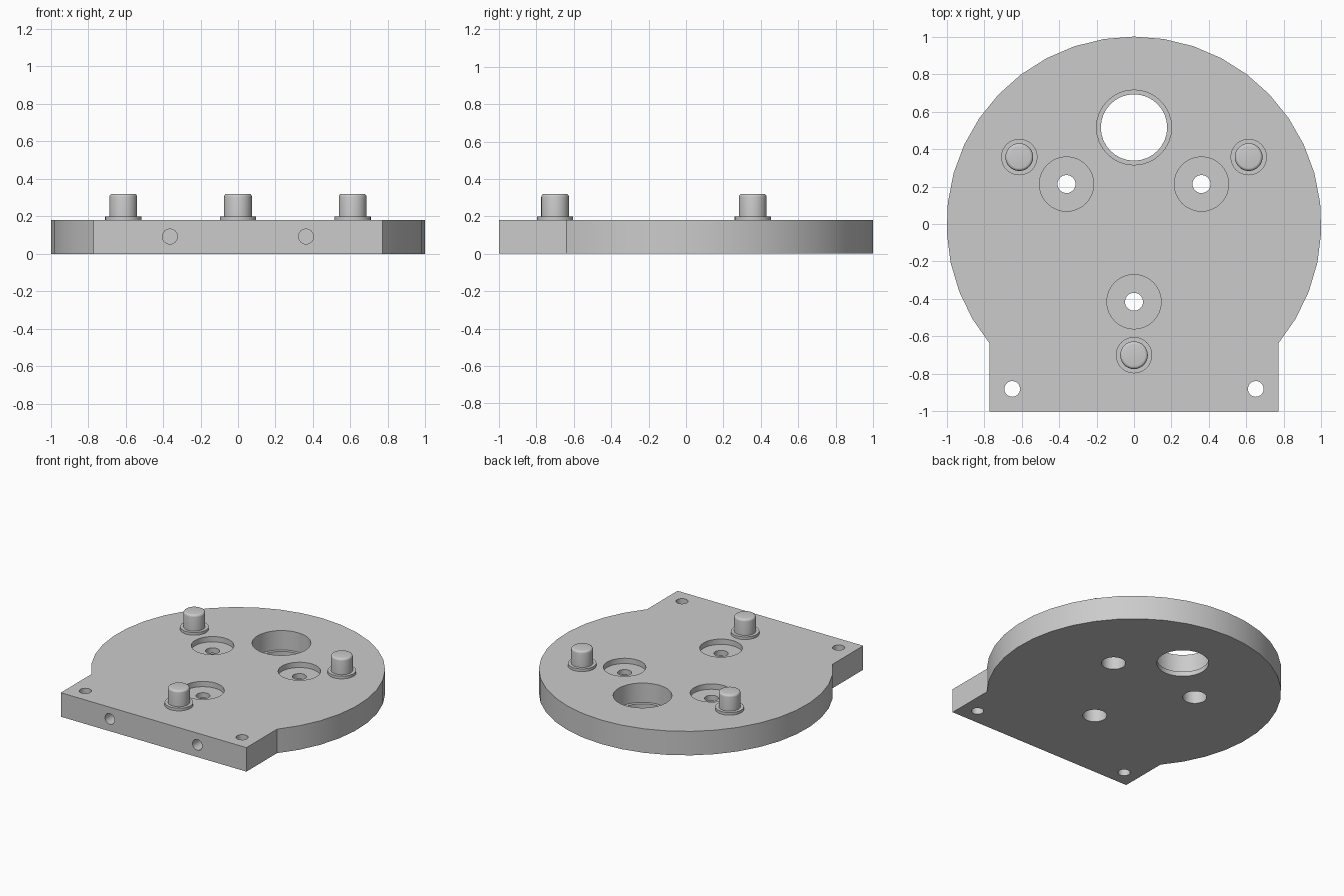
import bpy, bmesh
from math import pi, sin, cos, radians, asin
from mathutils import Matrix

if "Cube" in bpy.data.objects:
    bpy.data.objects.remove(bpy.data.objects["Cube"], do_unlink=True)

grey = bpy.data.materials.new("machined grey")
colour = (0.6, 0.6, 0.6, 1)
grey.use_nodes = True
grey.diffuse_color = colour
grey.node_tree.nodes["Principled BSDF"].inputs["Base Color"].default_value = colour


def make_object(name, bm):
    bmesh.ops.recalc_face_normals(bm, faces=bm.faces)
    mesh = bpy.data.meshes.new(name)
    bm.to_mesh(mesh)
    bm.free()
    mesh.materials.append(grey)
    ob = bpy.data.objects.new(name, mesh)
    bpy.context.collection.objects.link(ob)
    return ob


def turn(name, profile, location, steps=32, tilt=0):
    """Solid of revolution from (radius, height) points, capped at both ends."""
    bm = bmesh.new()
    rings = [[bm.verts.new((r * cos(2 * pi * i / steps), r * sin(2 * pi * i / steps), z))
              for i in range(steps)] for r, z in profile]
    for a, b in zip(rings, rings[1:]):
        for i in range(steps):
            j = (i + 1) % steps
            bm.faces.new((a[i], a[j], b[j], b[i]))
    bm.faces.new(rings[0])
    bm.faces.new(rings[-1])
    bm.transform(Matrix.Translation(location) @ Matrix.Rotation(tilt, 4, 'X'))
    return make_object(name, bm)


def smooth(ob):
    bpy.ops.object.select_all(action='DESELECT')
    ob.select_set(True)
    bpy.context.view_layer.objects.active = ob
    bpy.ops.object.shade_smooth_by_angle(angle=radians(30))


# Base plate: round disc with a straight mounting foot
THICK, FOOT, SEGMENTS = 0.18, 0.77, 28
start = -asin((1 - FOOT ** 2) ** 0.5)
sweep = pi - 2 * start
outline = [(cos(start + sweep * i / SEGMENTS), sin(start + sweep * i / SEGMENTS))
           for i in range(SEGMENTS + 1)]
outline += [(-FOOT, -1), (FOOT, -1)]
bm = bmesh.new()
face = bm.faces.new([bm.verts.new((x, y, 0)) for x, y in outline])
top = bmesh.ops.extrude_face_region(bm, geom=[face])
bmesh.ops.translate(bm, vec=(0, 0, THICK),
                    verts=[v for v in top["geom"] if isinstance(v, bmesh.types.BMVert)])
plate = make_object("base_plate", bm)

# Cutters: large stepped bore, three double counterbores, foot holes, front holes
LOW, HIGH = -0.05, 0.25
bore = [(0.177, LOW), (0.177, 0.035), (0.2, 0.035), (0.2, HIGH)]
counterbore = [(0.082, LOW), (0.082, 0.1), (0.048, 0.1), (0.048, 0.14),
               (0.145, 0.14), (0.145, HIGH)]
cutters = [turn("bore_cutter", bore, (0, 0.515, 0))]
for x, y in ((0, -0.415), (-0.36, 0.213), (0.36, 0.213)):
    cutters.append(turn("counterbore_cutter", counterbore, (x, y, 0)))
for side in (-1, 1):
    cutters.append(turn("foot_hole_cutter", [(0.042, LOW), (0.042, HIGH)],
                        (side * 0.65, -0.88, 0), 24))
    cutters.append(turn("front_hole_cutter", [(0.04, -0.22), (0.04, 0.05)],
                        (side * 0.363, -1, 0.092), 24, pi / 2))

for cutter in cutters:
    cutter.hide_render = True
    cut = plate.modifiers.new("cut", 'BOOLEAN')
    cut.operation, cut.solver, cut.object = 'DIFFERENCE', 'EXACT', cutter
bpy.context.view_layer.update()
cut_mesh = bpy.data.meshes.new_from_object(
    plate.evaluated_get(bpy.context.evaluated_depsgraph_get()))
plate.modifiers.clear()
plate.data = cut_mesh
for cutter in cutters:
    bpy.data.objects.remove(cutter, do_unlink=True)
smooth(plate)

# Locating pins: flange, shank and rounded top edge
FILLET, SHANK, PIN_TOP = 0.016, 0.074, 0.32
pin = [(0.097, THICK), (0.097, 0.2), (SHANK, 0.2)]
pin += [(SHANK - FILLET + FILLET * cos(a * pi / 8), PIN_TOP - FILLET + FILLET * sin(a * pi / 8))
        for a in range(5)]
for name, x, y in (("front_pin", 0, -0.7), ("right_pin", -0.612, 0.357),
                   ("left_pin", 0.612, 0.357)):
    smooth(turn(name, pin, (x, y, 0)))
